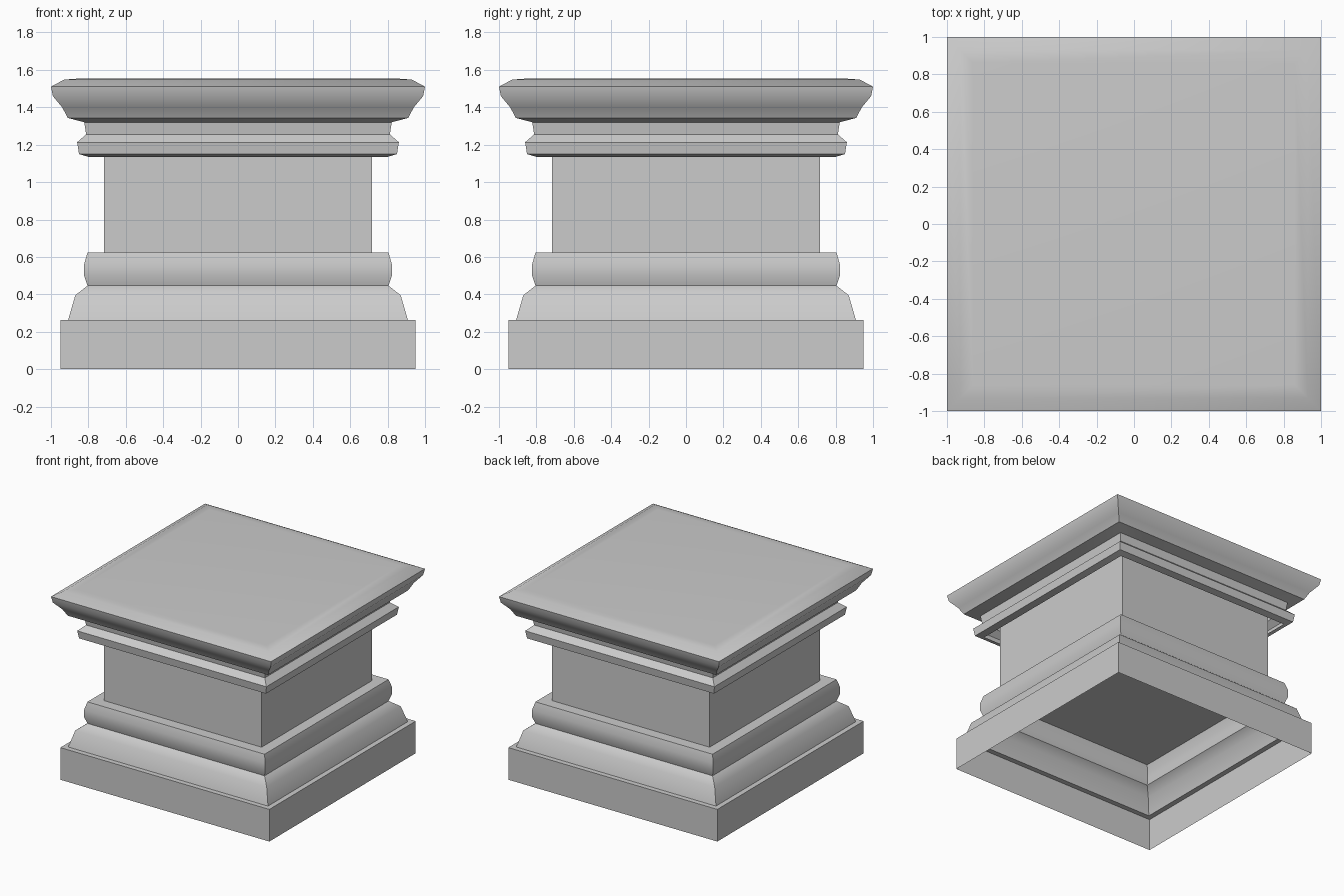
import bpy, bmesh, math

if "Cube" in bpy.data.objects:
    bpy.data.objects.remove(bpy.data.objects["Cube"])

stone = bpy.data.materials.new("light grey stone")
stone.diffuse_color = (0.6, 0.6, 0.6, 1)
stone.use_nodes = True
stone.node_tree.nodes["Principled BSDF"].inputs["Base Color"].default_value = stone.diffuse_color


def square_moulding(name, profile, cap_bottom=False, cap_top=False):
    """Sweep a (half width, height) profile around a square plan."""
    bm = bmesh.new()
    rings = [[bm.verts.new((sx * h, sy * h, z))
              for sx, sy in ((-1, -1), (1, -1), (1, 1), (-1, 1))]
             for h, z in profile]
    for low, high in zip(rings, rings[1:]):
        for i in range(4):
            j = (i + 1) % 4
            bm.faces.new((low[i], low[j], high[j], high[i]))
    if cap_bottom:
        bm.faces.new(rings[0][::-1])
    if cap_top:
        bm.faces.new(rings[-1])
    mesh = bpy.data.meshes.new(name)
    bm.to_mesh(mesh)
    bm.free()
    mesh.materials.append(stone)
    ob = bpy.data.objects.new(name, mesh)
    bpy.context.collection.objects.link(ob)
    bpy.ops.object.select_all(action='DESELECT')
    ob.select_set(True)
    bpy.context.view_layer.objects.active = ob
    bpy.ops.object.shade_smooth_by_angle(angle=math.radians(40))
    return ob


# Hollow base: plinth, cove and rounded band, closed on top
square_moulding("base", [
    (0.95, 0.0), (0.95, 0.264), (0.908, 0.264), (0.87, 0.395),
    (0.805, 0.446), (0.823, 0.50), (0.823, 0.56), (0.805, 0.623)],
    cap_top=True)

# Plain square shaft, running up inside the cap
square_moulding("shaft", [(0.716, 0.623), (0.716, 1.32)])

# Hollow stepped cap with a softly rounded top
square_moulding("cap", [
    (0.80, 1.135), (0.85, 1.15), (0.86, 1.213), (0.812, 1.255),
    (0.822, 1.32), (0.91, 1.343), (0.94, 1.40), (0.99, 1.46),
    (1.0, 1.51), (0.93, 1.548), (0.86, 1.553)],
    cap_top=True)
